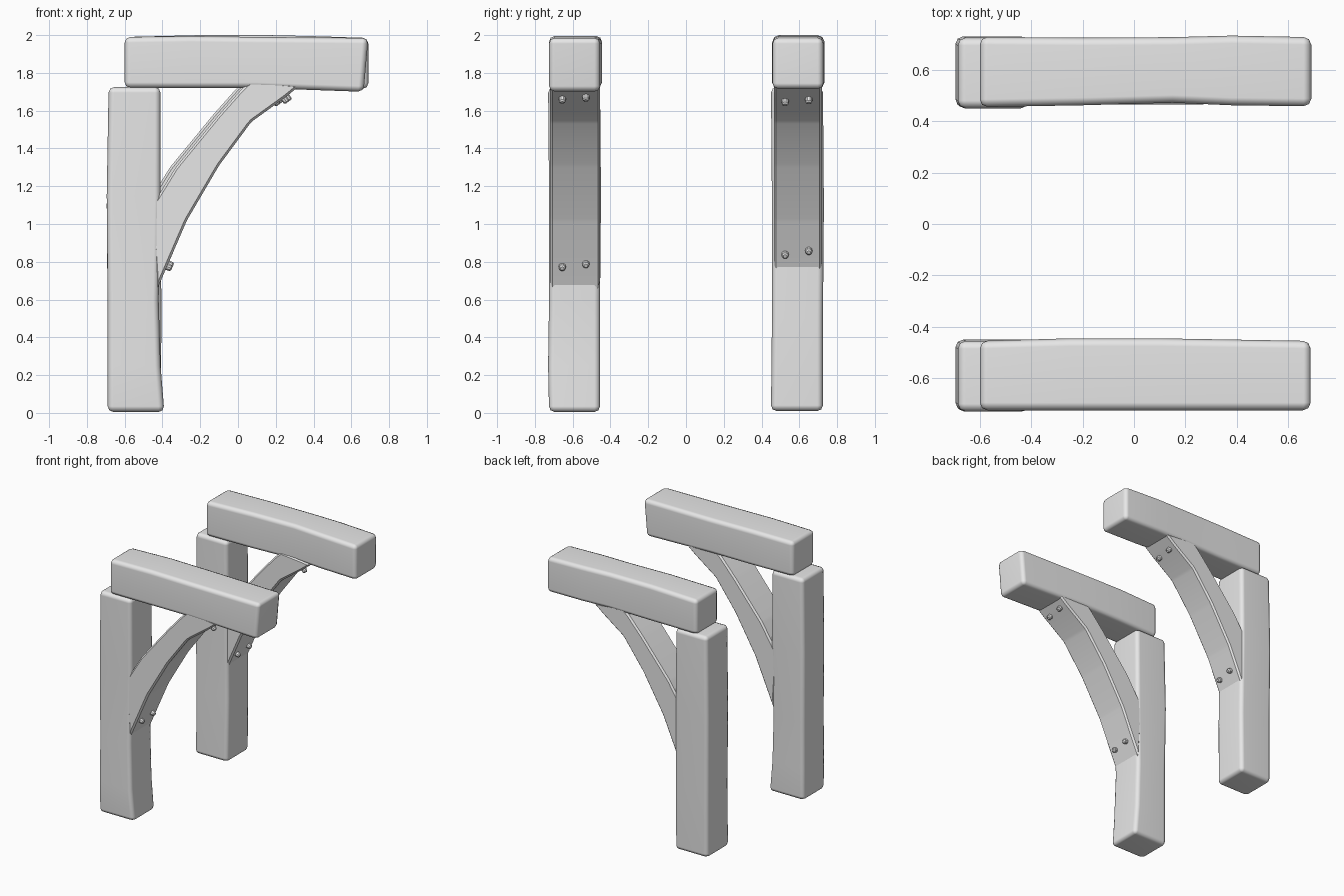
import bpy, bmesh, math
from mathutils import Vector

cube = bpy.data.objects.get("Cube")
if cube:
    bpy.data.objects.remove(cube, do_unlink=True)

grey = bpy.data.materials.new("plain_grey")
grey.use_nodes = True
grey.diffuse_color = (0.8, 0.8, 0.8, 1)
grey.node_tree.nodes["Principled BSDF"].inputs["Base Color"].default_value = (0.8, 0.8, 0.8, 1)


def finish(bm, name, angle):
    bmesh.ops.recalc_face_normals(bm, faces=bm.faces[:])
    mesh = bpy.data.meshes.new(name)
    bm.to_mesh(mesh)
    bm.free()
    obj = bpy.data.objects.new(name, mesh)
    bpy.context.collection.objects.link(obj)
    mesh.materials.append(grey)
    bpy.ops.object.select_all(action='DESELECT')
    obj.select_set(True)
    bpy.context.view_layer.objects.active = obj
    bpy.ops.object.shade_smooth_by_angle(angle=math.radians(angle))
    return obj


def loft(rings):
    """Skin a row of equal rings and cap both ends."""
    bm = bmesh.new()
    rows = [[bm.verts.new(p) for p in ring] for ring in rings]
    for a, b in zip(rows, rows[1:]):
        for i in range(len(a)):
            j = (i + 1) % len(a)
            bm.faces.new((a[i], a[j], b[j], b[i]))
    bm.faces.new(rows[0])
    bm.faces.new(rows[-1])
    return bm


def bevel_sharp(bm, width, segments):
    bmesh.ops.recalc_face_normals(bm, faces=bm.faces[:])
    edges = [e for e in bm.edges if e.calc_face_angle(0) > 0.7]
    bmesh.ops.bevel(bm, geom=edges, offset=width, segments=segments,
                    profile=0.5, affect='EDGES', clamp_overlap=True)


def timber(name, rings):
    """Hand-hewn timber with softly rounded edges."""
    bm = loft(rings)
    bevel_sharp(bm, 0.03, 2)
    obj = finish(bm, name, 50)
    mod = obj.modifiers.new("soft_edges", 'WEIGHTED_NORMAL')
    mod.keep_sharp = True


def post(name, stations):
    timber(name, [[(x0, y0, z), (x1, y0, z), (x1, y1, z), (x0, y1, z)]
                  for z, x0, x1, y0, y1 in stations])


def beam(name, stations):
    # x_low shifts the underside so an end can be cut at a slant
    timber(name, [[(x + lean, y0, z0), (x + lean, y1, z0), (x, y1, z1), (x, y0, z1)]
                  for x, lean, y0, y1, z0, z1 in stations])


# Uprights
post("front_post", [
    (0.005, -0.69, -0.39, -0.725, -0.455),
    (0.25, -0.69, -0.41, -0.73, -0.455),
    (0.6, -0.69, -0.42, -0.725, -0.455),
    (1.15, -0.695, -0.41, -0.725, -0.45),
    (1.725, -0.685, -0.41, -0.73, -0.455)])
post("back_post", [
    (0.01, -0.69, -0.41, 0.45, 0.725),
    (0.5, -0.69, -0.405, 0.455, 0.725),
    (1.1, -0.695, -0.41, 0.455, 0.73),
    (1.725, -0.685, -0.41, 0.45, 0.725)])

# Top beams
beam("front_beam", [
    (-0.6, 0.0, -0.725, -0.455, 1.72, 1.99),
    (-0.25, 0.0, -0.725, -0.445, 1.72, 1.995),
    (0.1, 0.0, -0.725, -0.445, 1.72, 1.99),
    (0.69, -0.025, -0.725, -0.455, 1.70, 1.985)])
beam("back_beam", [
    (-0.6, 0.0, 0.455, 0.728, 1.72, 1.99),
    (-0.2, 0.0, 0.462, 0.725, 1.72, 2.0),
    (0.15, 0.0, 0.472, 0.727, 1.725, 2.0),
    (0.38, 0.0, 0.462, 0.733, 1.72, 1.995),
    (0.69, 0.0, 0.458, 0.727, 1.715, 1.985)])

# Curved braces: matching points along the lower and upper edges
lower = [(-0.43, 0.65), (-0.27, 1.02), (-0.10, 1.31), (0.07, 1.54), (0.25, 1.67), (0.33, 1.735)]
upper = [(-0.46, 1.09), (-0.41, 1.17), (-0.33, 1.30), (-0.10, 1.58), (0.02, 1.715), (0.07, 1.76)]


def brace(name, y0, y1, dx):
    rings = [[(a + dx, y0, b), (a + dx, y1, b), (c + dx, y1, d), (c + dx, y0, d)]
             for (a, b), (c, d) in zip(lower, upper)]
    bm = loft(rings)
    # chamfer only the two long upper edges
    bm.verts.ensure_lookup_table()
    edges = [e for e in bm.edges
             if all(v.index % 4 == 2 for v in e.verts) or all(v.index % 4 == 3 for v in e.verts)]
    bmesh.ops.bevel(bm, geom=edges, offset=0.012, segments=1, affect='EDGES', clamp_overlap=True)
    finish(bm, name, 30)


def bolt(name, x, y, z, normal):
    """Small five-sided stud standing on the underside of a brace."""
    bm = bmesh.new()
    bmesh.ops.create_cone(bm, cap_ends=True, segments=5, radius1=0.024, radius2=0.02, depth=0.04)
    bevel_sharp(bm, 0.007, 1)
    obj = finish(bm, name, 30)
    obj.rotation_mode = 'QUATERNION'
    obj.rotation_quaternion = Vector(normal).to_track_quat('Z', 'Y')
    obj.location = Vector((x, y, z)) + Vector(normal).normalized() * 0.008


brace("front_brace", -0.72, -0.455, 0.0)
brace("back_brace", 0.465, 0.72, -0.03)

low_normal, high_normal = (0.92, 0, -0.4), (0.6, 0, -0.8)
for side, dx, spots in (
        ("front", 0.0, [(-0.655, 0.775, 1.665), (-0.53, 0.79, 1.675)]),
        ("back", -0.03, [(0.525, 0.84, 1.652), (0.65, 0.86, 1.662)])):
    for i, (y, z_low, z_high) in enumerate(spots, 1):
        x_low = -0.43 + (z_low - 0.65) * 0.432 + dx
        x_high = 0.25 + (z_high - 1.67) * 1.3 + dx
        bolt(f"{side}_lower_bolt_{i}", x_low, y, z_low, low_normal)
        bolt(f"{side}_upper_bolt_{i}", x_high, y, z_high, high_normal)
